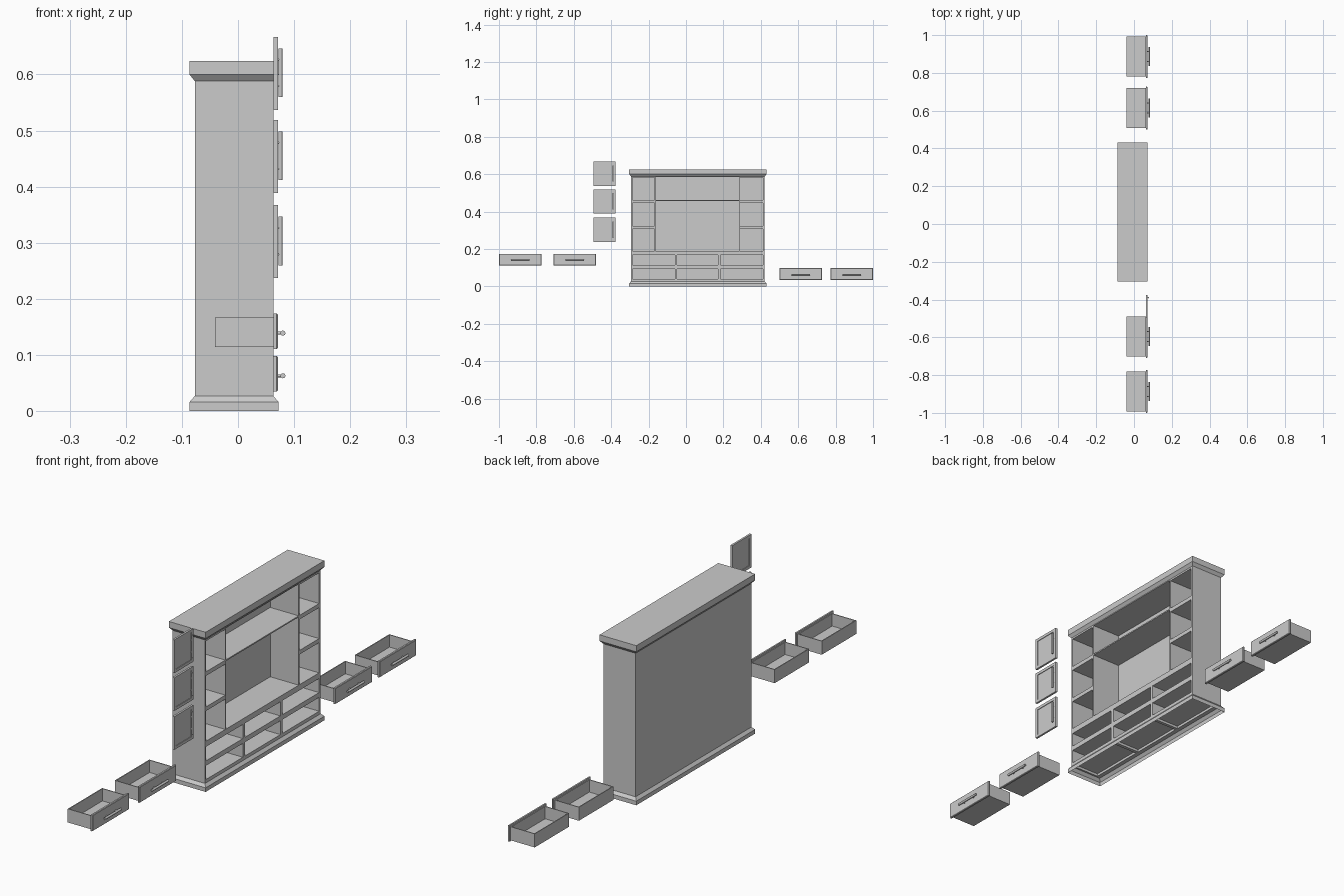
import bpy, bmesh
from mathutils import Vector, Matrix

if "Cube" in bpy.data.objects:
    bpy.data.objects.remove(bpy.data.objects["Cube"])


def finish(bm, name):
    bmesh.ops.recalc_face_normals(bm, faces=bm.faces)
    me = bpy.data.meshes.new(name)
    bm.to_mesh(me)
    bm.free()
    ob = bpy.data.objects.new(name, me)
    bpy.context.collection.objects.link(ob)
    return ob


def add_box(bm, x, y, z):
    size = (x[1] - x[0], y[1] - y[0], z[1] - z[0])
    mid = (sum(x) / 2, sum(y) / 2, sum(z) / 2)
    m = Matrix.Translation(mid) @ Matrix.Diagonal((*size, 1))
    return bmesh.ops.create_cube(bm, size=1, matrix=m)['verts']


def recess(bm, direction, rim, depth):
    """Inset the face pointing along direction and sink it with upright walls."""
    d = Vector(direction)
    bm.normal_update()
    face = max((f for f in bm.faces if f.normal.dot(d) > 0.99), key=lambda f: f.calc_area())
    bmesh.ops.inset_individual(bm, faces=[face], thickness=rim)
    new = bmesh.ops.extrude_discrete_faces(bm, faces=[face])['faces'][0]
    bmesh.ops.translate(bm, verts=new.verts, vec=-d * depth)


def add_rod(bm, a, b, r):
    a, b = Vector(a), Vector(b)
    rot = (b - a).to_track_quat('Z', 'Y').to_matrix().to_4x4()
    bmesh.ops.create_cone(bm, cap_ends=True, segments=16, radius1=r, radius2=r,
                          depth=(b - a).length, matrix=Matrix.Translation((a + b) / 2) @ rot)


def handle(name, centre, axis, length, r, door_x):
    c, ax = Vector(centre), Vector(axis)
    bm = bmesh.new()
    add_rod(bm, c - ax * length / 2, c + ax * length / 2, r)
    for s in (-1, 1):
        p = c + ax * s * length * 0.27
        add_rod(bm, (door_x, p.y, p.z), p, r * 0.6)
    ob = finish(bm, name)
    for p in ob.data.polygons:
        p.use_smooth = len(p.vertices) == 4


BX, BY = (-0.077, 0.063), (-0.294, 0.421)      # cabinet body footprint
FRONT, BACK = 0.063, -0.060                    # opening plane and compartment backs


def moulding(name, rings, cap):
    """Stack of rectangles around the body: (z, overhang)."""
    bm = bmesh.new()
    loops = []
    for z, o in rings:
        loops.append([bm.verts.new(p) for p in (
            (BX[0] - o, BY[0] - o, z), (BX[1] + o, BY[0] - o, z),
            (BX[1] + o, BY[1] + o, z), (BX[0] - o, BY[1] + o, z))])
    for l0, l1 in zip(loops, loops[1:]):
        for i in range(4):
            j = (i + 1) % 4
            bm.faces.new((l0[i], l0[j], l1[j], l1[i]))
    if cap:
        bm.faces.new(loops[-1])
    return finish(bm, name)


# Cabinet body with carved compartments
bm = bmesh.new()
add_box(bm, BX, BY, (0.027, 0.598))
body = finish(bm, "cabinet_body")

drawer_cols = [(-0.287, -0.060), (-0.047, 0.172), (0.184, 0.411)]
openings = []
for y in ((-0.287, -0.168), (0.290, 0.411)):                 # side cubbies
    openings += [(y, z) for z in ((0.190, 0.308), (0.324, 0.445), (0.461, 0.581))]
openings += [((-0.163, 0.285), z) for z in ((0.190, 0.456), (0.461, 0.585))]  # centre
openings += [(y, z) for y in drawer_cols for z in ((0.040, 0.094), (0.113, 0.168))]

bm = bmesh.new()
for y, z in openings:
    add_box(bm, (BACK, FRONT + 0.05), y, z)
for y in drawer_cols:                                        # open underside
    add_box(bm, (BACK, FRONT - 0.006), y, (-0.02, 0.037))
cutter = finish(bm, "compartment_cutter")
cutter.hide_render = True
cutter.hide_viewport = True
mod = body.modifiers.new("compartments", 'BOOLEAN')
mod.operation = 'DIFFERENCE'
mod.solver = 'EXACT'
mod.object = cutter

# Base and crown mouldings
moulding("base_moulding", [(0.0, 0.0095), (0.016, 0.0095), (0.027, 0.0)], False)
moulding("crown_moulding", [(0.588, 0.0), (0.600, 0.0095), (0.624, 0.0095)], True)

# Framed doors, stacked beside the cabinet
for i, z in enumerate((0.237, 0.389, 0.537)):
    bm = bmesh.new()
    add_box(bm, (FRONT, 0.071), (-0.495, -0.377), (z, z + 0.130))
    recess(bm, (1, 0, 0), 0.016, 0.0025)
    recess(bm, (-1, 0, 0), 0.016, 0.0025)
    finish(bm, f"door_{i + 1}")
    handle(f"door_handle_{i + 1}", (0.0755, -0.390, z + 0.066), (0, 0, 1), 0.087, 0.0035, 0.070)

# Drawers, pulled out on both sides
for i, (y, z) in enumerate(((-1.0, 0.111), (-0.709, 0.111), (0.5, 0.035), (0.773, 0.035))):
    bm = bmesh.new()
    add_box(bm, (-0.041, FRONT + 0.001), (y + 0.007, y + 0.220), (z + 0.003, z + 0.056))
    recess(bm, (0, 0, 1), 0.005, 0.048)
    finish(bm, f"drawer_box_{i + 1}")
    bm = bmesh.new()
    add_box(bm, (FRONT, 0.071), (y, y + 0.227), (z, z + 0.063))
    edges = [e for e in bm.edges if all(v.co.x > 0.07 for v in e.verts)]
    bmesh.ops.bevel(bm, geom=edges, offset=0.002, segments=1, affect='EDGES')
    finish(bm, f"drawer_front_{i + 1}")
    handle(f"drawer_handle_{i + 1}", (0.080, y + 0.1135, z + 0.028), (0, 1, 0), 0.100, 0.0045, 0.070)
